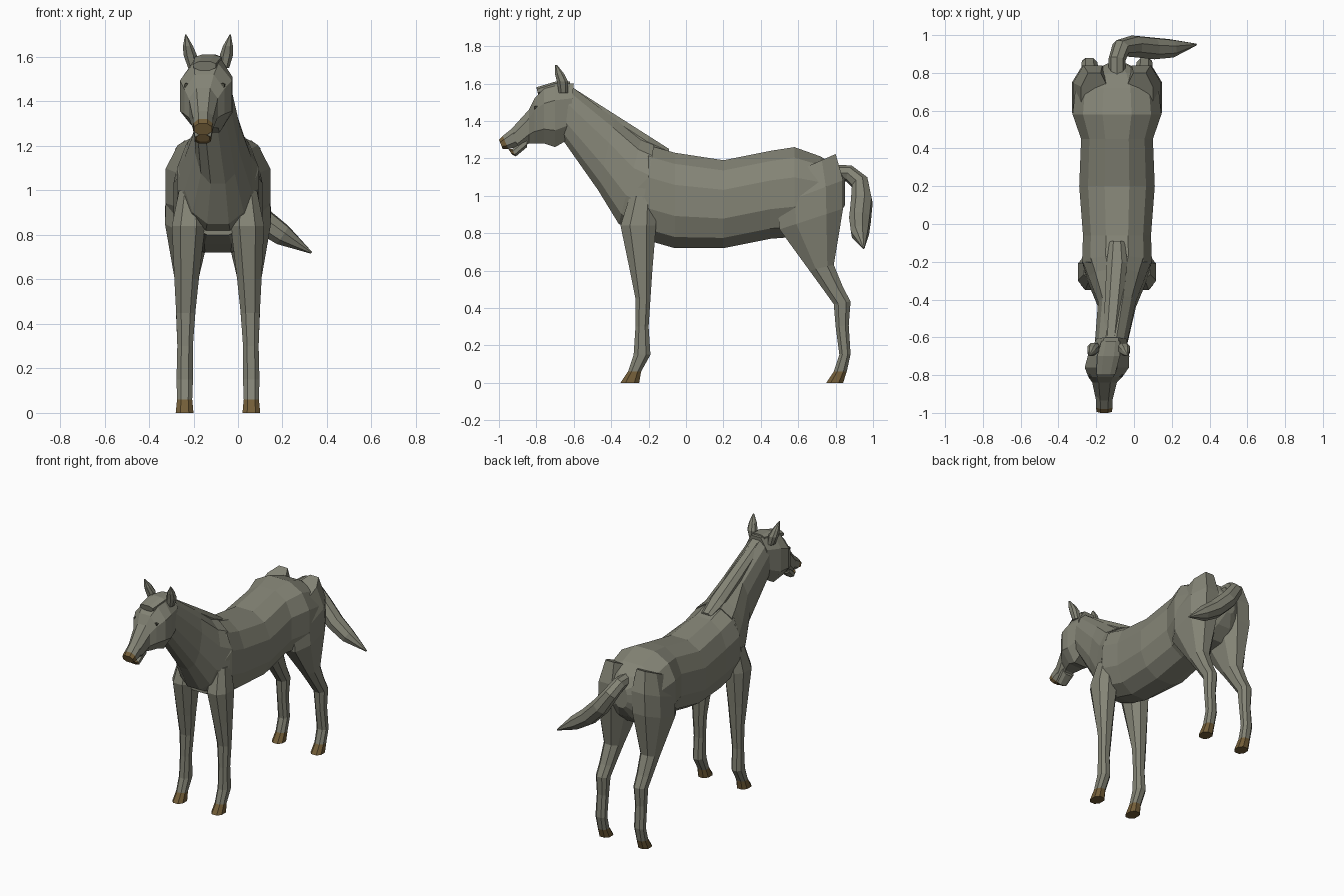
import bpy, bmesh, math
from mathutils import Vector

cube = bpy.data.objects.get("Cube")
if cube:
    bpy.data.objects.remove(cube)


def material(name, red, green, blue):
    colour = (red, green, blue, 1)
    mat = bpy.data.materials.new(name)
    mat.use_nodes = True
    mat.diffuse_color = colour
    mat.node_tree.nodes["Principled BSDF"].inputs["Base Color"].default_value = colour
    return mat


COAT = material("grey_coat", .23, .23, .18)
HORN = material("brown_horn", .17, .11, .04)
DARK = material("dark_eye", .07, .07, .05)


def centre_line(y):
    """The trunk is straight; the neck and head swing gently to the right."""
    swing = min(max(-y - .4, 0), .45)
    return -.09 - .15 * swing


def no_offset(z):
    return 0


def section(station, sides, offset):
    """Rounded cross-section spanning an upper and a lower edge point."""
    upper_y, upper_z, lower_y, lower_z, half_width = station
    x = centre_line(upper_y) + offset(upper_z)
    upper, lower = Vector((x, upper_y, upper_z)), Vector((x, lower_y, lower_z))
    middle, half_height = (upper + lower) / 2, (upper - lower) / 2
    across = Vector((half_width, 0, 0))
    step = math.tau / sides
    reach = math.cos(step / 2)

    def boxy(value):
        return math.copysign(abs(value / reach) ** .85, value)

    angles = [step * (k + .5) for k in range(sides)]
    return [middle + across * boxy(math.cos(a)) + half_height * boxy(math.sin(a))
            for a in angles]


def loft(name, stations, mat=COAT, sides=8, offset=no_offset, tip=None):
    """Skin the cross-sections; the last band and cap may take a tip material."""
    bm = bmesh.new()
    rings = [[bm.verts.new(point) for point in section(station, sides, offset)]
             for station in stations]
    for ring, following in zip(rings, rings[1:]):
        for k in range(sides):
            quad = (ring[k - 1], ring[k], following[k], following[k - 1])
            face = bm.faces.new(quad)
            face.material_index = int(bool(tip) and following is rings[-1])
    bm.faces.new(rings[0])
    bm.faces.new(rings[-1]).material_index = int(bool(tip))
    bmesh.ops.recalc_face_normals(bm, faces=bm.faces)
    mesh = bpy.data.meshes.new(name)
    bm.to_mesh(mesh)
    bm.free()
    mesh.materials.append(mat)
    if tip:
        mesh.materials.append(tip)
    obj = bpy.data.objects.new(name, mesh)
    bpy.context.collection.objects.link(obj)


def upright(profile):
    """Vertical sections from y, top, bottom and half width."""
    return [(y, top, y, bottom, width) for y, top, bottom, width in profile]


def level(profile, lean=0):
    """Leg sections from front, back, height and half width, leaning with height."""
    return [(front, z, back, z * (1 + lean * (back - front)), width)
            for front, back, z, width in profile]


# trunk from rump to chest
loft("trunk", upright([
    (.85, 1.1, .95, .05),
    (.8, 1.16, .87, .15),
    (.72, 1.21, .8, .22),
    (.58, 1.26, .78, .235),
    (.45, 1.24, .77, .19),
    (.2, 1.19, .72, .2),
    (-.06, 1.23, .72, .18),
    (-.2, 1.27, .76, .185),
    (-.3, 1.1, .8, .15)]), sides=12)

# neck from shoulders to poll
loft("neck", [
    (-.17, 1.27, -.26, .8, .18),
    (-.24, 1.3, -.36, .85, .15),
    (-.38, 1.41, -.47, 1.03, .1),
    (-.62, 1.59, -.66, 1.3, .085)], sides=12)

# raised mane ridge
loft("mane", [
    (-.64, 1.6, -.66, 1.5, .04),
    (-.2, 1.32, -.22, 1.2, .055),
    (-.09, 1.25, -.1, 1.2, .04)])

# head, muzzle, jaw and forelock
loft("head", [
    (-.6, 1.6, -.63, 1.3, .08),
    (-.7, 1.6, -.7, 1.26, .11),
    (-.76, 1.57, -.76, 1.28, .117),
    (-.81, 1.52, -.81, 1.28, .09),
    (-.84, 1.46, -.84, 1.28, .065),
    (-.94, 1.35, -.89, 1.25, .045)])
loft("muzzle", [
    (-.88, 1.4, -.87, 1.27, .046),
    (-.98, 1.32, -.95, 1.25, .044),
    (-1, 1.3, -.98, 1.25, .04)], tip=HORN)
loft("jaw", [
    (-.85, 1.32, -.85, 1.26, .045),
    (-.93, 1.25, -.91, 1.21, .036),
    (-.95, 1.25, -.93, 1.22, .03)], tip=HORN)
loft("forelock", [
    (-.62, 1.61, -.62, 1.57, .05),
    (-.7, 1.61, -.7, 1.57, .06),
    (-.8, 1.58, -.79, 1.54, .05)])

# tail swept to the left
curve = bpy.data.curves.new("tail", "CURVE")
curve.dimensions = "3D"
curve.bevel_depth = 1
curve.bevel_resolution = 2
curve.use_fill_caps = True
tail_path = [
    (-.09, .78, 1.12, .045),
    (-.09, .87, 1.12, .045),
    (-.07, .93, 1.07, .05),
    (0, .94, .97, .06),
    (.1, .93, .87, .06),
    (.2, .93, .8, .05),
    (.33, .95, .72, .005)]
spline = curve.splines.new("POLY")
spline.use_smooth = False
spline.points.add(len(tail_path) - 1)
for point, (x, y, z, radius) in zip(spline.points, tail_path):
    point.co = (x, y, z, 1)
    point.radius = radius
curve.materials.append(COAT)
bpy.context.collection.objects.link(bpy.data.objects.new("tail", curve))

# paired legs with hooves, ears and eyes
for name, side in (("left", 1), ("right", -1)):

    def leg_offset(z):
        return side * (.15 - .025 * z * z)

    def ear_offset(z):
        return side * (.07 + .2 * (z - 1.55))

    def eye_offset(z):
        return side * .08

    loft(name + "_front_leg", level([
        (-.3, -.17, 1, .05),
        (-.35, -.16, .84, .075),
        (-.3, -.18, .6, .055),
        (-.27, -.19, .45, .043),
        (-.27, -.2, .3, .035),
        (-.28, -.19, .15, .037),
        (-.31, -.24, .06, .034),
        (-.35, -.25, 0, .04)]), offset=leg_offset, tip=HORN)
    loft(name + "_hind_leg", level([
        (.52, .8, 1.1, .07),
        (.49, .84, .95, .105),
        (.5, .84, .82, .105),
        (.66, .79, .6, .055),
        (.74, .84, .49, .046),
        (.79, .88, .42, .042),
        (.8, .87, .3, .035),
        (.82, .88, .15, .036),
        (.79, .86, .06, .034),
        (.75, .84, 0, .04)], lean=.4), offset=leg_offset, tip=HORN)
    loft(name + "_ear", [
        (-.68, 1.55, -.63, 1.55, .022),
        (-.69, 1.61, -.63, 1.61, .03),
        (-.7, 1.65, -.65, 1.65, .022),
        (-.7, 1.7, -.69, 1.7, .003)], offset=ear_offset)
    loft(name + "_eye", [
        (-.77, 1.49, -.77, 1.46, .015),
        (-.81, 1.48, -.81, 1.46, .01)], DARK, offset=eye_offset)
